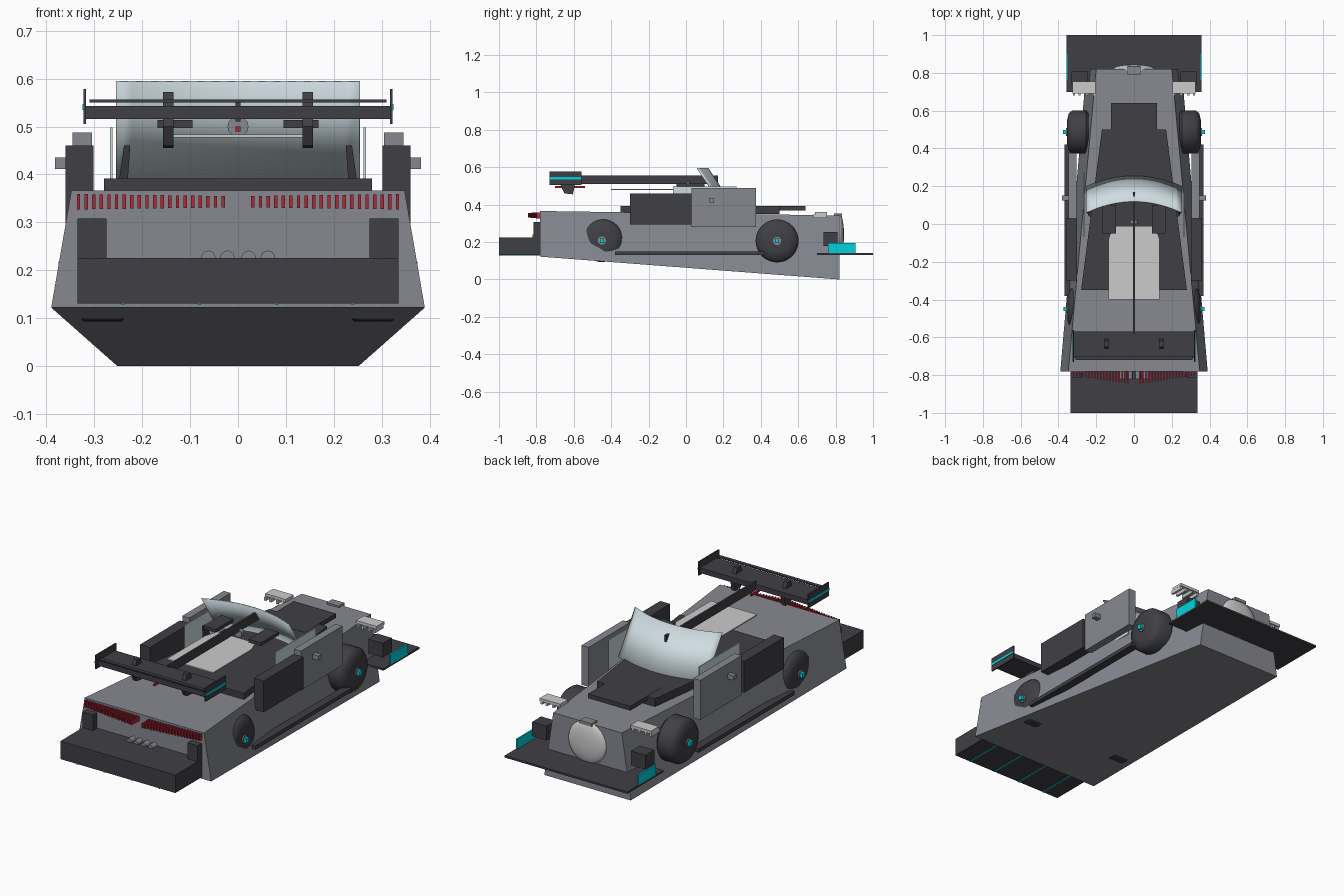
import bpy, bmesh, math
from mathutils import Vector

if "Cube" in bpy.data.objects:
    bpy.data.objects.remove(bpy.data.objects["Cube"])

def mat(name, c):
    m = bpy.data.materials.new(name)
    m.diffuse_color = (*c, 1)
    m.use_nodes = True
    m.node_tree.nodes["Principled BSDF"].inputs["Base Color"].default_value = m.diffuse_color
    return m

DARK = mat("dark", (0.05, 0.05, 0.06))
RED = mat("red", (0.45, 0.02, 0.04))
CYAN = mat("cyan", (0.0, 0.65, 0.72))
WHITE = mat("white", (0.8, 0.8, 0.8))
GLASS = mat("glass", (0.62, 0.72, 0.76))
BODY = mat("body_grey", (0.24, 0.25, 0.28))

def add(name, bm, m):
    bmesh.ops.recalc_face_normals(bm, faces=bm.faces)
    me = bpy.data.meshes.new(name)
    bm.to_mesh(me)
    bm.free()
    ob = bpy.data.objects.new(name, me)
    bpy.context.collection.objects.link(ob)
    if m:
        me.materials.append(m)
    return ob

def loft(name, a, b, m=None):
    """Solid between two matching outlines."""
    bm = bmesh.new()
    va, vb = [bm.verts.new(p) for p in a], [bm.verts.new(p) for p in b]
    n = len(a)
    bm.faces.new(va)
    bm.faces.new(vb[::-1])
    for i in range(n):
        bm.faces.new((va[i], vb[i], vb[(i + 1) % n], va[(i + 1) % n]))
    return add(name, bm, m)

def box(name, x, y, z, m=None, mirror=False):
    for s in ((1, -1) if mirror else (1,)):
        q = [(s * x[0], y[0]), (s * x[1], y[0]), (s * x[1], y[1]), (s * x[0], y[1])]
        loft(name, [(*p, z[0]) for p in q], [(*p, z[1]) for p in q], m)

def plate(name, outline, z, m=None):
    loft(name, [(*p, z[0]) for p in outline], [(*p, z[1]) for p in outline], m)

def smooth(ob):
    bpy.ops.object.select_all(action='DESELECT')
    ob.select_set(True)
    bpy.context.view_layer.objects.active = ob
    bpy.ops.object.shade_smooth_by_angle(angle=math.radians(40))

def lathe(name, profile, origin, axis, m, n=32):
    """Revolve (radius, height) pairs about the x or y axis."""
    bm = bmesh.new()
    rings = []
    for r, h in profile:
        ring = []
        for i in range(n):
            t = 2 * math.pi * i / n
            u, v = r * math.cos(t), r * math.sin(t)
            p = Vector((h, u, v)) if axis == 'x' else Vector((u, h, v))
            ring.append(bm.verts.new(p + Vector(origin)))
        rings.append(ring)
    for a, b in zip(rings, rings[1:]):
        for i in range(n):
            bm.faces.new((a[i], a[(i + 1) % n], b[(i + 1) % n], b[i]))
    bm.faces.new(rings[0])
    bm.faces.new(rings[-1])
    ob = add(name, bm, m)
    smooth(ob)

# Wedge body, tapering to the nose
loft("body",
     [(-.39, -.78, .122), (.39, -.78, .122), (.348, -.78, .366), (-.348, -.78, .366)],
     [(-.252, .82, 0), (.252, .82, 0), (.2, .82, .342), (-.2, .82, .342)], BODY)

# Cockpit deck and bonnet vent
plate("cockpit_deck", [(-.28, -.35), (.28, -.35), (.17, .5), (-.17, .5)], (.35, .392), DARK)
box("bonnet_vent", (-.123, .123), (.38, .64), (.37, .393), DARK)

# Curved raked windscreen
bm = bmesh.new()
rows = []
for y, z in ((.2, .385), (.06, .595)):
    rows.append([bm.verts.new((.255 * t, y + .06 * (1 - t * t), z))
                 for t in [i / 8 - 1 for i in range(17)]])
for i in range(16):
    bm.faces.new((rows[0][i], rows[0][i + 1], rows[1][i + 1], rows[1][i]))
ob = add("windscreen", bm, GLASS)
ob.modifiers.new("thick", 'SOLIDIFY').thickness = .004
smooth(ob)

# Roof panel, seat tops, side windows and pillars
plate("roof_panel", [(-.135, -.4), (.135, -.4), (.135, -.08), (.11, -.01), (-.11, -.01), (-.135, -.08)],
      (.477, .483), WHITE)
box("seat_top", (.095, .168), (-.05, .1), (.497, .514), DARK, True)
box("side_window", (.262, .267), (-.07, .27), (.3, .498), GLASS, True)
for s in (1, -1):
    loft("pillar", [(s * x, y, .39) for x, y in ((.23, .06), (.248, .06), (.248, .1), (.23, .1))],
         [(s * x, y, .46) for x, y in ((.225, .04), (.238, .04), (.238, .06), (.225, .06))], DARK)
lathe("roof_cap", [(.022, -.01), (.022, .01)], (0, .01, .5), 'y', BODY, 12)

# Door, intake pod, handle and side skirt
box("door", (.305, .346), (.03, .375), (.28, .488), BODY, True)
box("intake_pod", (.302, .36), (-.3, .03), (.295, .46), DARK, True)
box("door_handle", (.34, .382), (.125, .15), (.411, .435), BODY, True)
box("side_skirt", (.325, .368), (-.38, .42), (.13, .15), DARK, True)

# Wheels with cyan hub marks
for s in (1, -1):
    for y, z, x0, x1 in ((-.45, .208, .228, .352), (.487, .206, .24, .355)):
        lathe("wheel", [(.1, s * x0), (.115, s * (x0 + .015)), (.115, s * (x1 - .03)),
                        (.1, s * (x1 - .01)), (.06, s * x1)], (0, y, z), 'x', DARK)
        lathe("hub", [(.022, s * (x1 - .01)), (.022, s * (x1 + .006))], (0, y, z), 'x', BODY, 16)
        box("hub_mark", (s * x1, s * (x1 + .02)), (y - .011, y + .011), (z - .012, z + .012), CYAN)

# Long centre fin and rear wing
box("centre_fin", (-.005, .005), (-.58, .17), (.51, .556), DARK)
box("wing_blade", (-.318, .318), (-.71, -.57), (.516, .543), DARK)
box("wing_flap", (-.31, .31), (-.72, -.70), (.55, .556), DARK)
box("wing_endplate", (.317, .323), (-.73, -.56), (.505, .578), DARK, True)
box("wing_stripe", (.3225, .325), (-.73, -.56), (.535, .547), CYAN, True)
for s in (1, -1):
    x0, x1 = s * .135, s * .157
    q = [(-.67, .5), (-.65, .46), (-.605, .455), (-.595, .5), (-.62, .572), (-.65, .572)]
    loft("wing_mount", [(x0, *p) for p in q], [(x1, *p) for p in q], DARK)
box("brake_light", (-.005, .005), (-.7, -.54), (.49, .5), RED)

# Rows of red tail light fins, deeper toward the centre
for i in range(20):
    t = i / 19
    x = .333 - .302 * t
    h = .016 - .004 * t
    d = -.80 - .045 * t
    box("tail_light_fin", (x - .0035, x + .0035), (d, -.775), (.343 - h, .343 + h), RED, True)

# Diffuser, its posts, lower strips and exhausts
box("diffuser", (-.335, .335), (-1, -.77), (.13, .225), DARK)
box("diffuser_post", (.275, .335), (-.815, -.77), (.22, .308), DARK, True)
for x in (.08, .24):
    box("diffuser_strip", (x - .003, x + .003), (-1, -.78), (.127, .131), CYAN, True)
for x in (-.062, -.022, .022, .062):
    lathe("exhaust", [(.015, -.82), (.015, -.77)], (x, 0, .226), 'y', BODY, 16)

# Nose dome and its clip
R = .11
lathe("nose_dome", [(R, -.01)] + [(R * math.cos(a), .025 * math.sin(a))
      for a in [k * math.pi / 12 for k in range(6)]], (0, .82, .24), 'y', WHITE, 40)
box("nose_clip", (-.035, .035), (.79, .835), (.335, .352), BODY)

# Splitter with cyan end fins and dark ducts
box("splitter", (-.358, .358), (.7, 1), (.132, .142), DARK)
box("splitter_fin", (.35, .358), (.76, .905), (.14, .194), CYAN, True)
box("brake_duct", (.245, .33), (.735, .81), (.18, .255), DARK, True)

# Headlights: plate over a row of teeth
box("headlight", (.205, .325), (.69, .755), (.345, .36), WHITE, True)
for x in (.212, .25, .288, .318):
    box("headlight_tooth", (x - .006, x + .006), (.68, .75), (.328, .346), WHITE, True)
